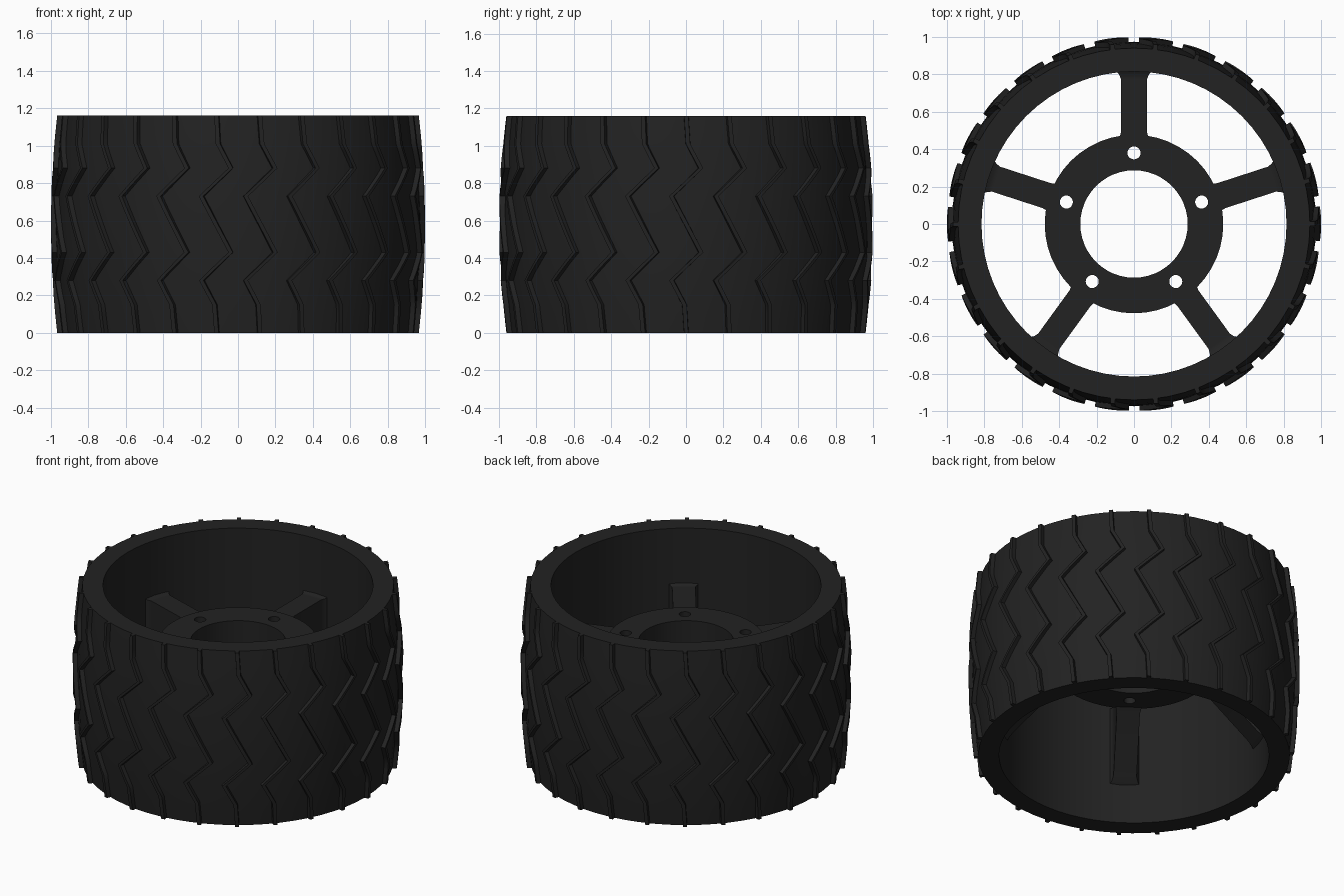
import bpy, bmesh, math

if "Cube" in bpy.data.objects:
    bpy.data.objects.remove(bpy.data.objects["Cube"])

HEIGHT = 1.16
MID = HEIGHT / 2
RIDGES = 26

black = bpy.data.materials.new("black_rubber")
black.diffuse_color = (0.016, 0.016, 0.016, 1)
black.use_nodes = True
black.node_tree.nodes["Principled BSDF"].inputs["Base Color"].default_value = black.diffuse_color


def tread_radius(z):
    """Barrel-shaped outer surface of the tyre."""
    return 0.94 + 0.034 * (1 - ((z - MID) / MID) ** 2)


def finish(obj, angle=35):
    obj.data.materials.clear()
    obj.data.materials.append(black)
    bpy.ops.object.select_all(action='DESELECT')
    obj.select_set(True)
    bpy.context.view_layer.objects.active = obj
    bpy.ops.object.shade_smooth_by_angle(angle=math.radians(angle))
    return obj


def mesh_object(name, bm):
    bmesh.ops.recalc_face_normals(bm, faces=bm.faces)
    mesh = bpy.data.meshes.new(name)
    bm.to_mesh(mesh)
    bm.free()
    obj = bpy.data.objects.new(name, mesh)
    bpy.context.collection.objects.link(obj)
    return finish(obj)


def polar(r, phi, z):
    """Point at angle phi measured from the front."""
    return (r * math.sin(phi), -r * math.cos(phi), z)


def bridge(bm, rings, closed_sections=True):
    """Skin a list of equal vertex rings."""
    n = len(rings[0])
    for a, b in zip(rings, rings[1:]):
        for i in range(n):
            j = (i + 1) % n
            bm.faces.new((a[i], a[j], b[j], b[i]))


# Tyre: a closed profile swept round the axis
profile = [(0.815, HEIGHT), (0.815, 0)]
profile += [(tread_radius(HEIGHT * i / 12), HEIGHT * i / 12) for i in range(13)]
bm = bmesh.new()
SEG = 64
rings = [[bm.verts.new(polar(r, 2 * math.pi * s / SEG, z)) for r, z in profile]
         for s in range(SEG)]
bridge(bm, rings + rings[:1])
mesh_object("tyre", bm)

# Tread ridges: raised zigzag strips from rim to rim (height, sideways offset)
upper = [(MID, 0), (0.73, -0.08), (0.88, 0.08), (1.01, 0.01), (HEIGHT, 0)]
path = [(HEIGHT - z, -a) for z, a in upper[:0:-1]] + upper
fine = []
for (z0, a0), (z1, a1) in zip(path, path[1:]):
    fine += [(z0 + (z1 - z0) * t / 3, a0 + (a1 - a0) * t / 3) for t in range(3)]
fine.append(path[-1])

bm = bmesh.new()
for k in range(RIDGES):
    centre = math.radians(7) + 2 * math.pi * k / RIDGES
    rings = []
    for z, a in fine:
        r = tread_radius(z)
        phi = centre + a
        corners = [(r - 0.012, -0.014), (r + 0.026, -0.012),
                   (r + 0.026, 0.012), (r - 0.012, 0.014)]
        rings.append([bm.verts.new(polar(q, phi + d, z)) for q, d in corners])
    bridge(bm, rings)
    bm.faces.new(rings[0])
    bm.faces.new(rings[-1])
mesh_object("tread_ridges", bm)

# Hub: flat ring with a centre bore and five bolt holes
HUB_LOW, HUB_TOP = 0.60, 0.79
SPOKE_ANGLES = [math.radians(90 + 72 * i) for i in range(5)]
curve = bpy.data.curves.new("hub", 'CURVE')
curve.dimensions = '2D'
curve.fill_mode = 'BOTH'
curve.extrude = (HUB_TOP - HUB_LOW) / 2


def add_circle(cx, cy, r, n):
    spline = curve.splines.new('POLY')
    spline.points.add(n - 1)
    for i, p in enumerate(spline.points):
        t = 2 * math.pi * i / n
        p.co = (cx + r * math.cos(t), cy + r * math.sin(t), 0, 1)
    spline.use_cyclic_u = True


add_circle(0, 0, 0.477, 48)
add_circle(0, 0, 0.287, 48)
for t in SPOKE_ANGLES:
    add_circle(0.38 * math.cos(t), 0.38 * math.sin(t), 0.035, 20)
hub = bpy.data.objects.new("hub", curve)
bpy.context.collection.objects.link(hub)
hub.location.z = (HUB_LOW + HUB_TOP) / 2
bpy.context.view_layer.objects.active = hub
hub.select_set(True)
bpy.ops.object.convert(target='MESH')
finish(bpy.context.view_layer.objects.active)

# Spokes: level on top, deepening toward the wall, with small flares at the ends
# (radius, half width, underside height)
sections = [(0.45, 0.08, 0.605), (0.49, 0.07, 0.575), (0.775, 0.07, 0.30),
            (0.80, 0.08, 0.275), (0.83, 0.105, 0.25)]
bm = bmesh.new()
for t in SPOKE_ANGLES:
    c, s = math.cos(t), math.sin(t)
    rings = []
    for r, w, low in sections:
        top = HUB_TOP - 0.005 + (0.02 if r > 0.81 else 0)
        rings.append([bm.verts.new((r * c - v * s, r * s + v * c, z))
                      for v, z in ((-w, low), (w, low), (w, top), (-w, top))])
    bridge(bm, rings)
    bm.faces.new(rings[0])
    bm.faces.new(rings[-1])
mesh_object("spokes", bm)
